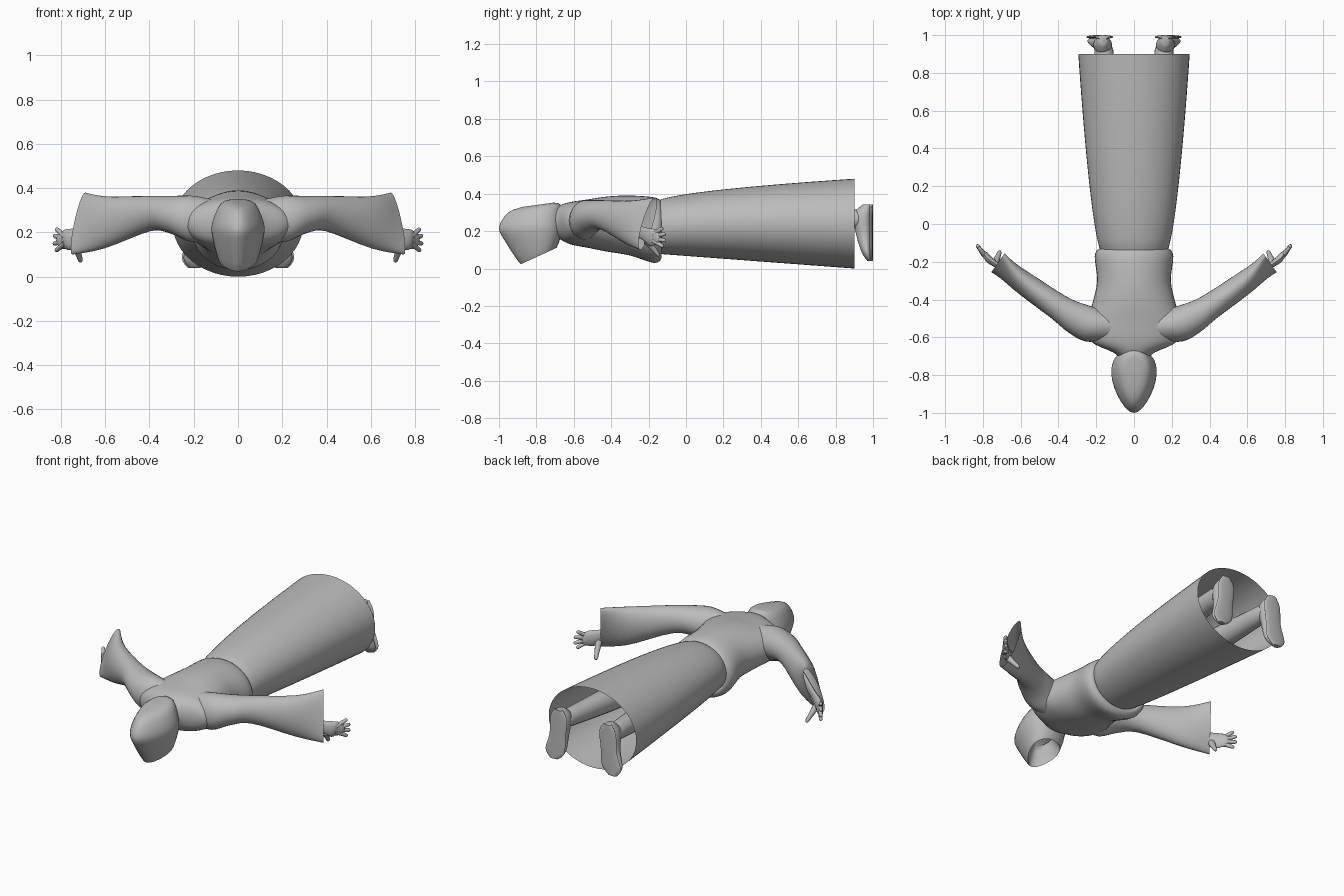
import bpy, bmesh, math
from mathutils import Vector

if "Cube" in bpy.data.objects:
    bpy.data.objects.remove(bpy.data.objects["Cube"])

cloth = bpy.data.materials.new("plain grey")
cloth.use_nodes = True
grey = (0.5, 0.5, 0.5, 1)
cloth.diffuse_color = grey
cloth.node_tree.nodes["Principled BSDF"].inputs["Base Color"].default_value = grey

ALONG_X = Vector((1, 0, 0))
ALONG_Y = Vector((0, 1, 0))
ALONG_Z = Vector((0, 0, 1))


def flowing(rows, steps=4):
    """Yield rows of numbers along a smooth spline through the given rows."""
    last = len(rows) - 1
    for i in range(last):
        before, start, end, after = (rows[min(max(i + k, 0), last)] for k in (-1, 0, 1, 2))
        for step in range(steps):
            t = step / steps
            yield [b + t / 2 * (c - a + t * (2 * a - 5 * b + 4 * c - d + t * (3 * (b - c) + d - a)))
                   for a, b, c, d in zip(before, start, end, after)]
    yield list(rows[last])


def ellipse(center, u, v, taper=0):
    """Return a ring as a function of angle, with u narrowing towards +v."""
    center = Vector(center)

    def point(angle):
        across = math.cos(angle) * (1 - taper * math.sin(angle))
        return center + u * across + v * math.sin(angle)
    return point


def loft(name, rings, sides=24, cap_start=False, cap_end=False, mirror=False):
    """Skin a row of rings into one smooth part, optionally on both sides."""
    bm = bmesh.new()
    loops = [[bm.verts.new(ring(math.tau * i / sides)) for i in range(sides)] for ring in rings]
    for near, far in zip(loops, loops[1:]):
        for i in range(sides):
            j = (i + 1) % sides
            bm.faces.new((near[i], near[j], far[j], far[i]))
    if cap_start:
        bm.faces.new(reversed(loops[0]))
    if cap_end:
        bm.faces.new(loops[-1])
    bmesh.ops.recalc_face_normals(bm, faces=bm.faces)
    mesh = bpy.data.meshes.new(name)
    bm.to_mesh(mesh)
    bm.free()
    mesh.materials.append(cloth)
    part = bpy.data.objects.new(name, mesh)
    bpy.context.collection.objects.link(part)
    bpy.ops.object.select_all(action='DESELECT')
    part.select_set(True)
    bpy.context.view_layer.objects.active = part
    bpy.ops.object.shade_smooth_by_angle(angle=math.radians(60))
    if mirror:
        part.modifiers.new("Mirror", 'MIRROR').use_mirror_merge = False


def body_ring(y, half, low, high):
    """Ring across the body, given its half width and height range."""
    return ellipse((0, y, (low + high) / 2), ALONG_X * half, ALONG_Z * (high - low) / 2)


def limb(name, rows, flatness=1.0, sides=12):
    """Mirrored tube through rows of x, y, z and radius, with a rounded tip."""
    path = Vector(rows[-1][:3]) - Vector(rows[0][:3])
    forward = path.normalized()
    side = forward.cross(ALONG_Z).normalized()
    up = side.cross(forward)
    rings = [ellipse((x, y, z), side * r * flatness, up * r) for x, y, z, r in flowing(rows)]
    x, y, z, r = rows[-1]
    for turn in (math.pi / 6, math.pi / 3, math.pi / 2.2):
        tip = Vector((x, y, z)) + forward * r * math.sin(turn)
        size = r * math.cos(turn)
        rings.append(ellipse(tip, side * size * flatness, up * size))
    loft(name, rings, sides, True, True, True)


# Long skirt, flaring quickly below the waist and then gently to the open hem
skirt = []
waist, hem, rows = -0.17, 0.9, 24
for i in range(rows + 1):
    t = i / rows
    flare = t ** 0.55
    skirt.append(body_ring(waist + (hem - waist) * t, 0.16 + 0.135 * flare,
                           0.08 * (1 - t), 0.35 + 0.13 * flare))
loft("robe_skirt", skirt, 48)

# Upper robe, sagging into a fold that tucks under at the waist
torso = [(-0.72, 0.06, 0.18, 0.31), (-0.68, 0.11, 0.16, 0.335), (-0.62, 0.23, 0.13, 0.355),
         (-0.52, 0.25, 0.11, 0.37), (-0.42, 0.22, 0.09, 0.385), (-0.3, 0.195, 0.07, 0.39),
         (-0.17, 0.208, 0.03, 0.38), (-0.13, 0.18, 0.06, 0.355), (-0.16, 0.15, 0.09, 0.33)]
loft("robe_torso", [body_ring(*row) for row in flowing(torso)], 40, True, True)

# Sleeves: x, y, z, thickness, height and slant, widening to narrow slanted cuffs
outward = Vector((-0.58, 0.81, 0))
sleeve = [(0.08, -0.55, 0.25, 0.09, 0.09, 0), (0.2, -0.54, 0.26, 0.1, 0.105, 0),
          (0.3, -0.5, 0.28, 0.088, 0.085, 0), (0.4, -0.44, 0.285, 0.07, 0.08, 0),
          (0.6, -0.3, 0.245, 0.06, 0.118, 0.01), (0.72, -0.205, 0.24, 0.036, 0.14, 0.05)]
loft("sleeves", [ellipse((x, y, z), outward * thick, outward * slant + ALONG_Z * tall)
                 for x, y, z, thick, tall, slant in flowing(sleeve)], 28, True, False, True)

# Wrists and flattened palms
limb("hands", [(0.56, -0.33, 0.23, 0.035), (0.7, -0.235, 0.19, 0.034),
               (0.765, -0.19, 0.168, 0.048), (0.785, -0.165, 0.166, 0.042)], 0.4)

# Fingers fanned out from the palm, then the hanging thumbs
palm = Vector((0.765, -0.2, 0.165))
reach = Vector((0.6, 0.8, 0))
for i, finger in enumerate(("little", "ring", "middle", "index")):
    fan = 0.5 - 0.32 * i
    pointing = reach * math.cos(fan) + ALONG_Z * math.sin(fan)
    length = 0.1 + 0.006 * math.sin(math.pi * i / 3)
    limb(finger + "_fingers", [(*(palm + pointing * 0.03), 0.014),
                               (*(palm + pointing * length), 0.01)], sides=10)
limb("thumbs", [(0.735, -0.21, 0.15, 0.02), (0.712, -0.15, 0.075, 0.011)], sides=10)

# Hood: brow y and z, nape y and z, half width, from the sunken face to the back
hood_rows = [(-0.85, 0.14, -0.74, 0.18, 0.05), (-0.88, 0.05, -0.7, 0.125, 0.08),
             (-0.89, 0.03, -0.69, 0.115, 0.087), (-0.97, 0.15, -0.66, 0.2, 0.112),
             (-1, 0.22, -0.66, 0.26, 0.112), (-0.95, 0.3, -0.67, 0.34, 0.078),
             (-0.87, 0.33, -0.71, 0.352, 0.035)]
hood = []
for brow_y, brow_z, nape_y, nape_z, half in flowing(hood_rows, 3):
    brow, nape = Vector((0, brow_y, brow_z)), Vector((0, nape_y, nape_z))
    hood.append(ellipse((brow + nape) / 2, ALONG_X * half, (nape - brow) / 2, -0.3))
loft("hood", hood, 28, True, True)

# Trouser legs inside the skirt
limb("legs", [(0.09, -0.05, 0.23, 0.08), (0.13, 0.5, 0.245, 0.07), (0.16, 0.92, 0.265, 0.05)],
     sides=18)

# Shoes from toe to heel: height, centre, half width and instep, each on a flat sole
sole_y = 0.99
shoe, sole = [], []
for z, x, half, instep in flowing([
        (0.04, 0.197, 0.02, 0.97), (0.085, 0.19, 0.056, 0.94), (0.18, 0.173, 0.046, 0.91),
        (0.29, 0.165, 0.048, 0.895), (0.342, 0.165, 0.02, 0.945)]):
    depth = (sole_y - instep) / 2
    shoe.append(ellipse((x, sole_y - depth, z), ALONG_X * half, ALONG_Y * depth, -0.15))
    sole.append(ellipse((x, sole_y, z), ALONG_X * (half + 0.008), ALONG_Y * 0.01))
loft("shoes", shoe, 20, True, True, True)
loft("soles", sole, 20, True, True, True)
